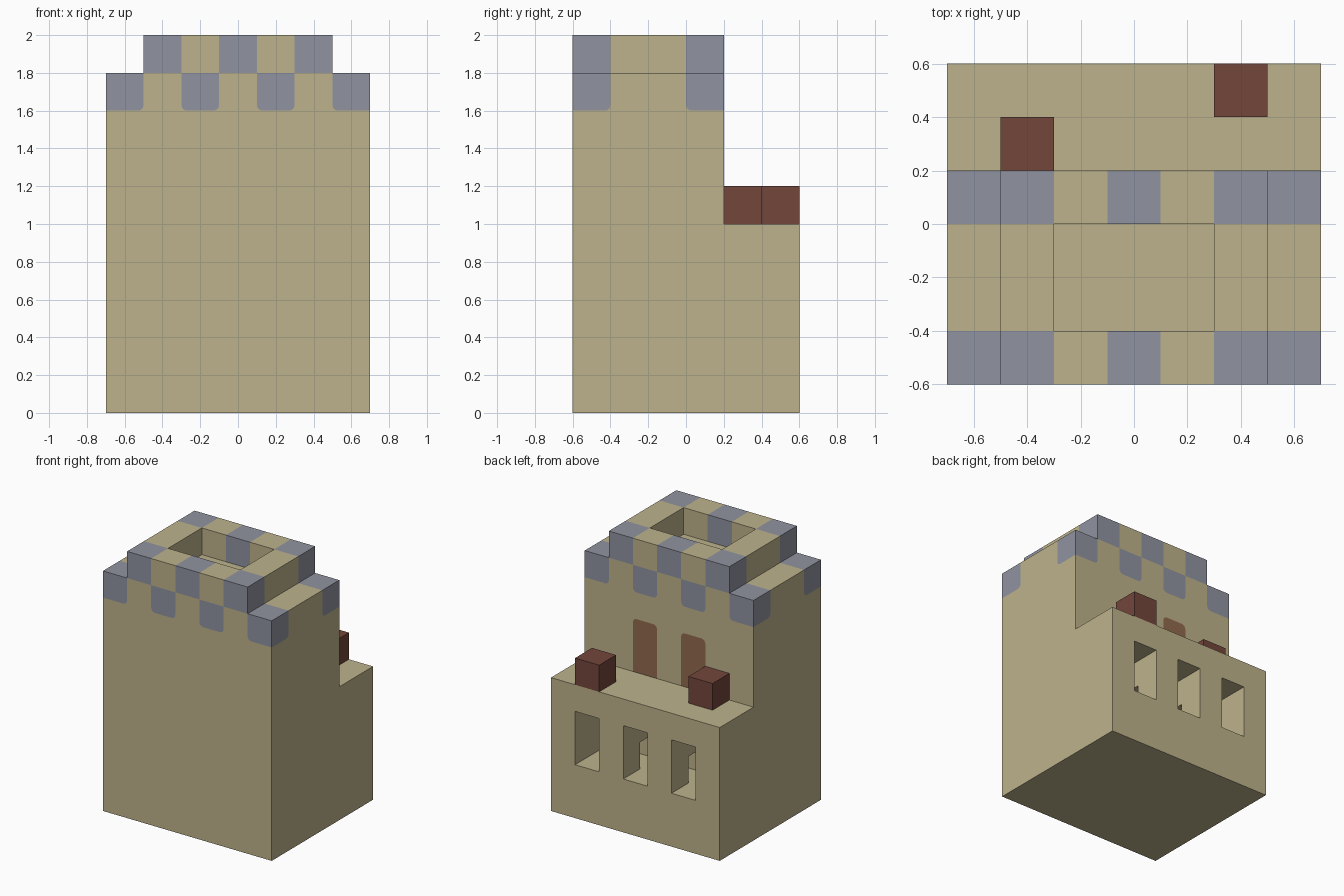
import bpy
import bmesh
from math import sin, cos, pi
from itertools import product
from mathutils import Vector

if "Cube" in bpy.data.objects:
    bpy.data.objects.remove(bpy.data.objects["Cube"], do_unlink=True)

CELL = 0.2                              # block size
ROUND = 0.03                            # rounding of painted corners
ORIGIN = Vector((-0.7, -0.6, 0))


def material(name, rgb):
    mat = bpy.data.materials.new(name)
    mat.use_nodes = True
    mat.diffuse_color = (*rgb, 1)
    mat.node_tree.nodes["Principled BSDF"].inputs["Base Color"].default_value = (*rgb, 1)
    return mat


SAND = material("sandstone", (0.515, 0.45, 0.262))
SLATE = material("slate_blue", (0.279, 0.296, 0.352))
DOOR = material("door_brown", (0.283, 0.144, 0.076))
CLAY = material("clay_red", (0.171, 0.061, 0.044))


def blocks(xs, ys, zs):
    """Set of block cells covering the given ranges."""
    return set(product(xs, ys, zs))


def step(cell, axis, amount):
    moved = list(cell)
    moved[axis] += amount
    return tuple(moved)


def build(name, cells, mats, paint=lambda cell: 0):
    """Skin a set of blocks; painted faces get rounded corners against plain ones."""
    bm = bmesh.new()

    def face(points, index, flip):
        verts = [bm.verts.new(ORIGIN + p * CELL) for p in points]
        f = bm.faces.new(verts[::-1] if flip else verts)
        f.material_index = index

    for cell, axis, side in product(sorted(cells), range(3), (-1, 1)):
        if step(cell, axis, side) in cells:
            continue
        u, v = (axis + 1) % 3, (axis + 2) % 3
        centre = Vector(cell) + Vector((0.5, 0.5, 0.5))
        centre[axis] += side / 2

        def at(a, b):
            p = centre.copy()
            p[u] += a
            p[v] += b
            return p

        def plain(c):
            return c in cells and step(c, axis, side) not in cells and paint(c) == 0

        index, outline = paint(cell), []
        for n, (a, b) in enumerate(((-1, -1), (1, -1), (1, 1), (-1, 1))):
            beside, above = step(cell, u, a), step(cell, v, b)
            if index and all(map(plain, (beside, above, step(beside, v, b)))):
                r = ROUND / CELL
                arc = []
                for i in range(4):
                    t = pi + n * pi / 2 + i * pi / 6
                    arc.append(at(a * (0.5 - r) + r * cos(t), b * (0.5 - r) + r * sin(t)))
                outline += arc
                face([at(a / 2, b / 2)] + arc[::-1], 0, side < 0)
            else:
                outline.append(at(a / 2, b / 2))
        face(outline, index, side < 0)

    bmesh.ops.remove_doubles(bm, verts=bm.verts, dist=0.0001)
    mesh = bpy.data.meshes.new(name)
    bm.to_mesh(mesh)
    bm.free()
    for mat in mats:
        mesh.materials.append(mat)
    obj = bpy.data.objects.new(name, mesh)
    bpy.context.collection.objects.link(obj)
    return obj


# House: terrace block, tower and parapet
house = blocks(range(7), range(6), range(5))
house |= blocks(range(7), range(4), range(9))
house |= blocks(range(1, 6), range(4), [9])
# Roof well, window recesses and the low passage joining them
house -= blocks(range(2, 5), (1, 2), [9])
house -= blocks((1, 3, 5), (4, 5), (2, 3))
house -= blocks(range(1, 6), [4], [2])


def house_paint(cell):
    i, j, k = cell
    if j in (0, 3) and k >= 8 and (i + k) % 2 == 0:
        return 1                        # checkered battlements
    if j == 3 and k in (5, 6) and i in (2, 4):
        return 2                        # terrace doors
    return 0


build("house", house, [SAND, SLATE, DOOR], house_paint)

# Crates on the terrace
build("crate_right", {(1, 4, 5)}, [CLAY])
build("crate_left", {(5, 5, 5)}, [CLAY])
